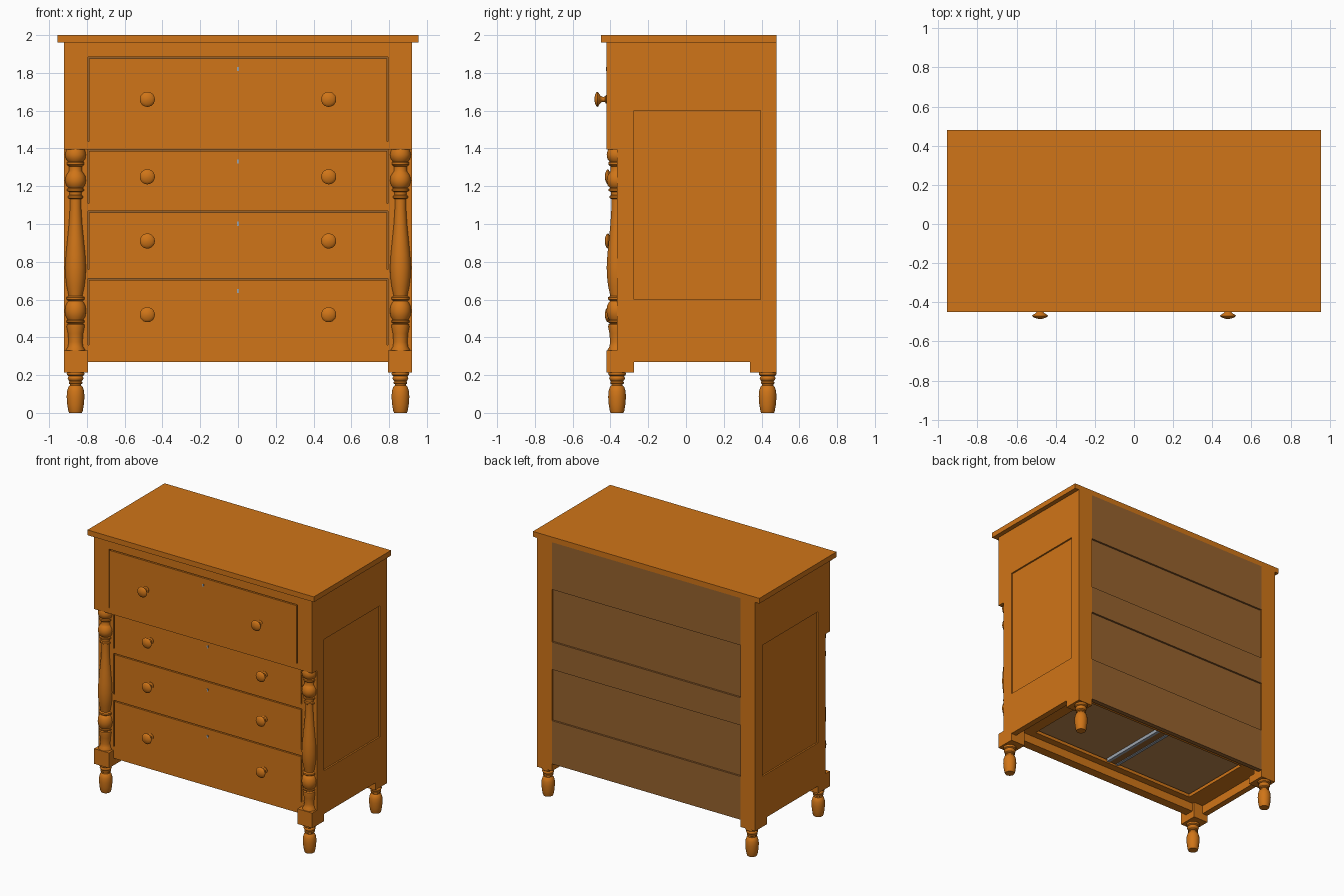
import bpy, math


def material(name, rgb):
    m = bpy.data.materials.new(name)
    m.diffuse_color = (*rgb, 1)
    return m


ORANGE = material("orange wood", (0.63, 0.178, 0.009))
BROWN = material("dull brown wood", (0.31, 0.124, 0.027))
TAN = material("pale drawer wood", (0.50, 0.24, 0.075))
GREY = material("grey metal", (0.34, 0.38, 0.43))


def finish(name, verts, faces, mat, smooth=False):
    me = bpy.data.meshes.new(name)
    me.from_pydata(verts, [], faces)
    me.materials.append(mat)
    me.update()
    if smooth:
        me.shade_smooth()
        me.set_sharp_from_angle(angle=math.radians(40))
    ob = bpy.data.objects.new(name, me)
    bpy.context.collection.objects.link(ob)
    return ob


def box(name, x, y, z, mat=ORANGE):
    v = [(a, b, c) for a in x for b in y for c in z]
    f = [(0, 1, 3, 2), (4, 6, 7, 5), (0, 4, 5, 1), (2, 3, 7, 6), (0, 2, 6, 4), (1, 5, 7, 3)]
    return finish(name, v, f, mat)


def pair(name, x, y, z, mat=ORANGE):
    box(name + "_right", x, y, z, mat)
    box(name + "_left", (-x[1], -x[0]), y, z, mat)


def lathe(name, profile, at, forward=False, n=28):
    """Turn (radius, height) points about z, or about -y when forward."""
    verts, faces = [], []
    for r, h in profile:
        for i in range(n):
            a = 2 * math.pi * i / n
            p = (r * math.cos(a), r * math.sin(a), h)
            if forward:
                p = (p[0], -p[2], p[1])
            verts.append(tuple(p[k] + at[k] for k in range(3)))
    for j in range(len(profile) - 1):
        for i in range(n):
            k = (i + 1) % n
            faces.append((j * n + i, j * n + k, (j + 1) * n + k, (j + 1) * n + i))
    faces.append(tuple(reversed(range(n))))
    faces.append(tuple(range((len(profile) - 1) * n, len(profile) * n)))
    return finish(name, verts, faces, ORANGE, True)


FRONT, UPPER, BACK = -0.365, -0.42, 0.48

# Top slab
box("top_slab", (-0.955, 0.955), (-0.45, BACK), (1.96, 2.0))

# Side frames with recessed panels
pair("side_front_stile", (0.795, 0.92), (FRONT, -0.275), (0.27, 1.40))
pair("upper_front_stile", (0.795, 0.92), (UPPER, -0.275), (1.395, 1.96))
pair("side_back_stile", (0.795, 0.92), (0.395, BACK), (0.27, 1.96))
pair("side_bottom_rail", (0.875, 0.92), (-0.275, 0.395), (0.27, 0.60))
pair("side_top_rail", (0.875, 0.92), (-0.275, 0.395), (1.60, 1.96))
pair("side_panel", (0.88, 0.908), (-0.275, 0.395), (0.60, 1.60))
pair("front_foot_block", (0.795, 0.92), (UPPER, -0.275), (0.215, 0.33))
pair("back_foot_block", (0.795, 0.92), (0.34, BACK), (0.215, 0.275))

# Front rails
for name, y, z in (("front_top_rail", UPPER, (1.885, 1.96)),
                   ("upper_drawer_rail", UPPER, (1.395, 1.437)),
                   ("middle_rail", FRONT, (1.070, 1.108)),
                   ("lower_rail", FRONT, (0.712, 0.758)),
                   ("front_bottom_rail", FRONT, (0.27, 0.36))):
    box(name, (-0.795, 0.795), (y, y + 0.07), z)

# Drawers: front, box, bottom, knobs and keyhole
drawers = ((1.437, 1.877, UPPER, 1.66, 1.82), (1.108, 1.386, FRONT, 1.25, 1.33),
           (0.758, 1.062, FRONT, 0.91, 1.00), (0.36, 0.704, FRONT, 0.52, 0.645))
knob = [(0.023, 0), (0.023, 0.004), (0.014, 0.009), (0.013, 0.022), (0.017, 0.030),
        (0.026, 0.038), (0.038, 0.045), (0.040, 0.049), (0.037, 0.054), (0.026, 0.060),
        (0.012, 0.064), (0.002, 0.065)]
for i, (z0, z1, y, kz, hz) in enumerate(drawers):
    n = f"drawer_{i + 1}"
    box(n + "_front", (-0.788, 0.788), (y, y + 0.04), (z0, z1))
    pair(n + "_side", (0.755, 0.78), (y + 0.04, 0.40), (z0, z1 - 0.03), TAN)
    box(n + "_back", (-0.755, 0.755), (0.375, 0.40), (z0, z1 - 0.03), TAN)
    box(n + "_bottom", (-0.755, 0.755), (y + 0.04, 0.375), (z0 + 0.01, z0 + 0.022), TAN)
    for x in (-0.48, 0.48):
        lathe(n + "_knob", knob, (x, y, kz), True, 24)
    box(n + "_keyhole_upper", (-0.006, 0.006), (y - 0.003, y + 0.002), (hz, hz + 0.012), GREY)
    box(n + "_keyhole_lower", (-0.004, 0.004), (y - 0.003, y + 0.002), (hz - 0.010, hz), GREY)

# Underside frame and central slide
pair("bottom_runner", (0.72, 0.875), (-0.295, 0.395), (0.335, 0.36))
box("bottom_front_runner", (-0.72, 0.72), (-0.295, -0.24), (0.335, 0.36))
box("bottom_back_runner", (-0.72, 0.72), (0.34, 0.395), (0.335, 0.36))
box("centre_slide", (-0.03, 0.03), (-0.24, 0.34), (0.35, 0.37), BROWN)
pair("slide_rail", (0.03, 0.052), (-0.24, 0.34), (0.345, 0.37), GREY)

# Back boards, alternately flush and recessed
for i, (z0, z1, y) in enumerate(((1.60, 1.96, 0.48), (1.20, 1.60, 0.466), (0.99, 1.20, 0.48),
                                 (0.60, 0.99, 0.466), (0.27, 0.60, 0.48))):
    box(f"back_board_{i + 1}", (-0.795, 0.795), (0.445, y), (z0, z1), BROWN)

# Turned feet
foot = [(0.034, 0), (0.038, 0.01), (0.044, 0.045), (0.047, 0.085), (0.045, 0.115), (0.038, 0.137),
        (0.030, 0.145), (0.030, 0.152), (0.036, 0.156), (0.036, 0.164), (0.032, 0.168), (0.038, 0.174),
        (0.042, 0.183), (0.040, 0.190), (0.036, 0.194), (0.045, 0.200), (0.047, 0.208), (0.045, 0.217)]
# Turned front columns
column = [(0.050, 0.325), (0.050, 0.335), (0.040, 0.35), (0.037, 0.375), (0.040, 0.42), (0.047, 0.455),
          (0.046, 0.468), (0.038, 0.474), (0.047, 0.480), (0.047, 0.488), (0.041, 0.492), (0.052, 0.512),
          (0.056, 0.538), (0.053, 0.565), (0.043, 0.586), (0.036, 0.592), (0.047, 0.600),
          (0.047, 0.612), (0.036, 0.618), (0.038, 0.63), (0.047, 0.67), (0.053, 0.72), (0.055, 0.77),
          (0.051, 0.84), (0.043, 0.92), (0.035, 1.00), (0.030, 1.08), (0.030, 1.132), (0.039, 1.137),
          (0.039, 1.148), (0.032, 1.153), (0.033, 1.17), (0.044, 1.175), (0.044, 1.186), (0.037, 1.19),
          (0.050, 1.205), (0.055, 1.23), (0.051, 1.255), (0.040, 1.272), (0.034, 1.28), (0.035, 1.305),
          (0.046, 1.314), (0.046, 1.326), (0.040, 1.331), (0.051, 1.345), (0.055, 1.367), (0.050, 1.389),
          (0.044, 1.40)]
for x in (-0.86, 0.86):
    lathe("front_foot", foot, (x, -0.365, 0))
    lathe("back_foot", foot, (x, 0.432, 0))
    lathe("front_column", column, (x, FRONT, 0))
